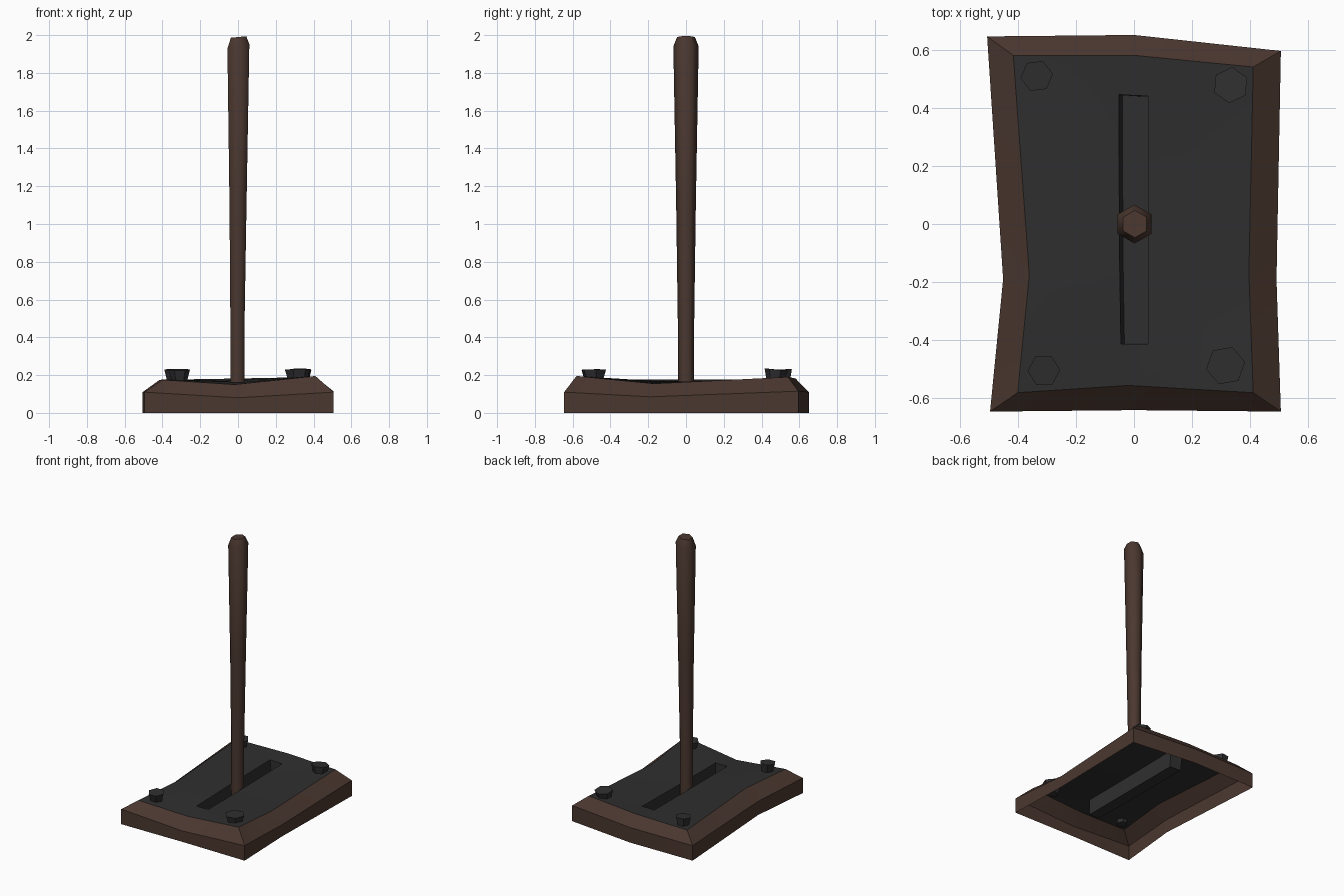
import bpy, bmesh, math
from mathutils import Vector

if "Cube" in bpy.data.objects:
    bpy.data.objects.remove(bpy.data.objects["Cube"])


def material(name, rgb):
    m = bpy.data.materials.new(name)
    m.diffuse_color = (*rgb, 1)
    m.use_nodes = True
    m.node_tree.nodes["Principled BSDF"].inputs["Base Color"].default_value = m.diffuse_color
    return m


wood = material("dark wood", (0.070, 0.039, 0.029))
iron = material("dark iron", (0.028, 0.028, 0.028))


def loft(name, rings, mat, floor=False, bottom=False, smooth=30):
    """Skin a stack of equal-length rings (counter-clockwise from above)."""
    bm = bmesh.new()
    vs = [[bm.verts.new(p) for p in r] for r in rings]
    n = len(rings[0])
    for a, b in zip(vs, vs[1:]):
        for i in range(n):
            j = (i + 1) % n
            bm.faces.new((a[i], a[j], b[j], b[i]))
    if floor:
        bm.faces.new(vs[-1])
    if bottom:
        bm.faces.new(vs[0][::-1])
    me = bpy.data.meshes.new(name)
    bm.to_mesh(me)
    bm.free()
    me.materials.append(mat)
    ob = bpy.data.objects.new(name, me)
    bpy.context.collection.objects.link(ob)
    bpy.ops.object.select_all(action='DESELECT')
    bpy.context.view_layer.objects.active = ob
    ob.select_set(True)
    bpy.ops.object.shade_smooth_by_angle(angle=math.radians(smooth))
    return ob


# Hand-hewn outline rings, starting front left
outer = [(-.495, -.645, .11), (0, -.64, .08), (.505, -.645, .11), (.49, -.19, .085),
         (.505, .595, .115), (0, .65, .11), (-.505, .645, .11), (-.45, -.19, .10)]
inner = [(-.40, -.58, .175), (-.02, -.555, .15), (.41, -.58, .195), (.395, -.17, .155),
         (.41, .54, .19), (0, .58, .182), (-.415, .58, .175), (-.36, -.175, .178)]
slot = [(-.045, -.413, .165), (0, -.413, .163), (.048, -.413, .165), (.048, -.1, .165),
        (.048, .44, .172), (0, .442, .174), (-.052, .445, .173), (-.05, -.1, .168)]
foot = [(x, y, 0) for x, y, z in outer]
pit = [(x + (.012 if x < 0 else 0), y * .995, .05) for x, y, z in slot]

# Wooden frame and iron plate with sunken slot
loft("base_frame", [foot, outer, inner], wood, smooth=20)
loft("slot_plate", [inner, slot, pit], iron, floor=True)


# Lever handle: tapered hexagonal stick with a slightly tilted cap
def hexagon(r, z, tilt=0.0, cx=0.0):
    pts = []
    for k in range(6):
        a = math.radians(30 + 60 * k)
        x = r * math.cos(a)
        pts.append((cx + x, r * math.sin(a), z + tilt * x))
    return pts


stick = [hexagon(.043, .05, 0, -.003), hexagon(.043, .45, 0, -.003),
         hexagon(.052, 1.1), hexagon(.067, 1.94, .2, .002), hexagon(.047, 1.99, .1, .003)]
loft("lever_handle", [[Vector(p) for p in r] for r in stick], wood,
     floor=True, bottom=True, smooth=62)


# Hexagonal bolts, wider at the head, each slightly crooked
def bolt(name, x, y, r, spin, tx, ty):
    bpy.ops.mesh.primitive_cone_add(vertices=6, radius1=r * .62, radius2=r, depth=.085,
                                    location=(x, y, .187),
                                    rotation=(math.radians(tx), math.radians(ty), math.radians(spin)))
    ob = bpy.context.object
    ob.name = name
    ob.data.materials.append(iron)


bolt("bolt_front_left", -.31, -.50, .056, 92, 0, -5)
bolt("bolt_front_right", .315, -.487, .068, -20, 0, 0)
bolt("bolt_back_left", -.335, .512, .056, 97, 0, -4)
bolt("bolt_back_right", .332, .473, .062, -5, -6, 0)
